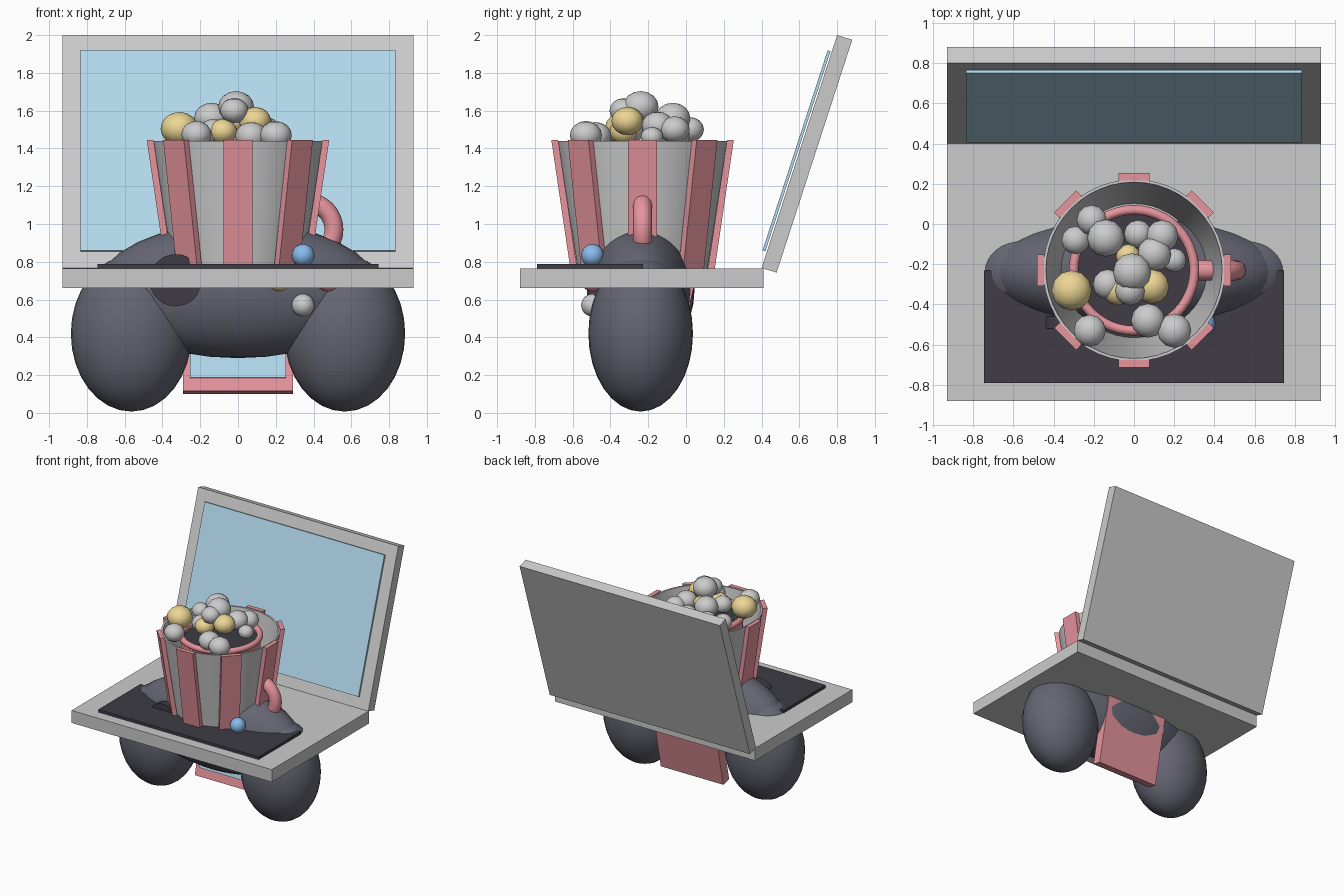
import bpy, bmesh, math
from mathutils import Vector, Matrix

if "Cube" in bpy.data.objects:
    bpy.data.objects.remove(bpy.data.objects["Cube"])

CY = -0.23  # shared y of bucket, mug and controller


def mat(name, r, g, b):
    m = bpy.data.materials.new(name)
    m.diffuse_color = (r, g, b, 1)
    m.use_nodes = True
    m.node_tree.nodes["Principled BSDF"].inputs["Base Color"].default_value = m.diffuse_color
    return m


RED = mat("red", 0.80, 0.30, 0.34)
BLUE = mat("sky_blue", 0.45, 0.70, 0.85)
BUTTON_BLUE = mat("button_blue", 0.25, 0.50, 0.85)
WHITE = mat("white", 0.85, 0.85, 0.83)
YELLOW = mat("butter", 0.85, 0.68, 0.30)
DARK = mat("charcoal", 0.05, 0.045, 0.06)
SLATE = mat("slate", 0.13, 0.13, 0.17)
SILVER = mat("silver", 0.58, 0.58, 0.60)


def finish(bm, name, m, smooth=False):
    bmesh.ops.recalc_face_normals(bm, faces=bm.faces)
    me = bpy.data.meshes.new(name)
    bm.to_mesh(me)
    bm.free()
    ob = bpy.data.objects.new(name, me)
    bpy.context.collection.objects.link(ob)
    me.materials.append(m)
    if smooth:
        bpy.context.view_layer.objects.active = ob
        ob.select_set(True)
        bpy.ops.object.shade_smooth_by_angle(angle=math.radians(40))
        ob.select_set(False)
    return ob


def prism(name, yz, half, m):
    """Side profile in y,z spread from -half to +half in x."""
    bm = bmesh.new()
    f = bm.faces.new([bm.verts.new((-half, y, z)) for y, z in yz])
    ext = bmesh.ops.extrude_face_region(bm, geom=[f])
    vs = [v for v in ext["geom"] if isinstance(v, bmesh.types.BMVert)]
    bmesh.ops.translate(bm, verts=vs, vec=(2 * half, 0, 0))
    return finish(bm, name, m)


def slab(y0, y1, z0, z1):
    return [(y0, z0), (y1, z0), (y1, z1), (y0, z1)]


def ball(name, loc, rad, m, seg=32, rings=16):
    bm = bmesh.new()
    bmesh.ops.create_uvsphere(bm, u_segments=seg, v_segments=rings, radius=1)
    bmesh.ops.scale(bm, vec=rad, verts=bm.verts)
    bmesh.ops.translate(bm, vec=loc, verts=bm.verts)
    return finish(bm, name, m, True)


def lathe(name, prof, m, closed=False, steps=48):
    """Revolve an r,z profile about the bucket axis."""
    bm = bmesh.new()
    vs = [bm.verts.new((r, CY, z)) for r, z in prof]
    es = [bm.edges.new(p) for p in zip(vs, vs[1:])]
    if closed:
        es.append(bm.edges.new((vs[-1], vs[0])))
    bmesh.ops.spin(bm, geom=vs + es, cent=(0, CY, 0), axis=(0, 0, 1),
                   angle=2 * math.pi, steps=steps)
    bmesh.ops.remove_doubles(bm, verts=bm.verts, dist=1e-4)
    return finish(bm, name, m, True)


# Laptop
prism("laptop_base", slab(-0.88, 0.41, 0.66, 0.765), 0.93, SILVER)
prism("keyboard_panel", slab(-0.79, -0.23, 0.762, 0.788), 0.745, DARK)
prism("laptop_lid", [(0.40, 0.767), (0.48, 0.743), (0.88, 1.975), (0.80, 2.0)], 0.93, SILVER)
prism("laptop_screen", [(0.405, 0.86), (0.42, 0.855), (0.765, 1.915), (0.75, 1.92)], 0.835, BLUE)

# Game controller
ball("controller_body", (0, -0.24, 0.65), (0.75, 0.285, 0.36), SLATE)
for side, s in (("left", -1), ("right", 1)):
    ball(side + "_grip", (s * 0.565, -0.24, 0.42), (0.32, 0.277, 0.413), SLATE)
for n, dx, dz, m in (("top", 0, 1, BUTTON_BLUE), ("bottom", 0, -1, WHITE),
                     ("left", -1, 0, YELLOW), ("right", 1, 0, RED)):
    ball(n + "_button", (0.345 + dx * 0.13, -0.495, 0.702 + dz * 0.132),
         (0.06, 0.06, 0.06), m, 16, 12)
bm = bmesh.new()
bmesh.ops.create_cone(bm, cap_ends=True, segments=32, radius1=0.138, radius2=0.138, depth=0.06,
                      matrix=Matrix.Translation((-0.33, -0.49, 0.702)) @ Matrix.Rotation(math.pi / 2, 4, 'X'))
finish(bm, "thumb_stick", DARK, True)

# Phone leaning back between the grips
up, out = Vector((0.208, 0.978)), Vector((-0.978, 0.208))
foot = Vector((-0.08, 0.10))


def lean(n0, n1, u0, u1):
    return [foot + out * n + up * u for n, u in ((n0, u0), (n1, u0), (n1, u1), (n0, u1))]


prism("phone_case", lean(0, 0.08, 0, 0.6), 0.29, RED)
prism("phone_screen", lean(0.075, 0.09, 0.07, 0.53), 0.255, BLUE)

# Popcorn bucket with stripes
lathe("bucket", [(0.335, 0.70), (0.452, 1.44), (0.438, 1.44), (0.321, 0.70)], WHITE, True)
for i in range(8):
    bm = bmesh.new()
    rot = Matrix.Translation((0, CY, 0)) @ Matrix.Rotation(i * math.pi / 4, 4, 'Z')
    bmesh.ops.create_cube(bm, size=1)
    for v in bm.verts:
        top = v.co.z > 0
        r = (0.465 if top else 0.355) + v.co.x * 0.036
        v.co = rot @ Vector((r, v.co.y * 0.155, 1.445 if top else 0.70))
    finish(bm, f"bucket_stripe_{i + 1}", RED)

# Mug inside the bucket, handle poking through its wall
lathe("mug", [(0.0, 0.70), (0.295, 0.70), (0.305, 1.40), (0.285, 1.40), (0.285, 1.36)], RED)
lathe("mug_rim", [(0.30 + 0.024 * math.cos(a * math.pi / 5), 1.40 + 0.024 * math.sin(a * math.pi / 5))
                  for a in range(10)], RED, True)
lathe("drink", [(0.0, 1.37), (0.29, 1.37)], DARK)
bm = bmesh.new()
ring = []
for a in range(12):
    t = a * math.pi / 6
    ring.append(bm.verts.new((0.36 + 0.148 + 0.05 * math.cos(t), CY + 0.05 * math.sin(t), 0.97)))
es = [bm.edges.new((ring[k], ring[k - 1])) for k in range(12)]
bmesh.ops.spin(bm, geom=ring + es, cent=(0.36, CY, 0.97), axis=(0, 1, 0),
               angle=2 * math.pi, steps=32)
bmesh.ops.remove_doubles(bm, verts=bm.verts, dist=1e-4)
finish(bm, "mug_handle", RED, True)

# Popcorn: x, y, z, radius
white = [(-0.22, -0.53, 1.475, 0.08), (0.2, -0.53, 1.47, 0.085), (0.07, -0.48, 1.465, 0.085),
         (-0.01, -0.24, 1.62, 0.095), (-0.02, -0.33, 1.60, 0.075), (-0.14, -0.07, 1.56, 0.093),
         (-0.21, 0.02, 1.50, 0.075), (-0.29, -0.08, 1.47, 0.07), (0.14, -0.06, 1.50, 0.08),
         (0.10, -0.15, 1.52, 0.085), (0.20, -0.18, 1.46, 0.06), (0.02, -0.05, 1.47, 0.07),
         (-0.13, -0.30, 1.49, 0.075)]
butter = [(-0.31, -0.33, 1.505, 0.1), (0.09, -0.31, 1.545, 0.085), (-0.03, -0.16, 1.53, 0.06),
          (-0.08, -0.33, 1.49, 0.075)]
for label, group, m in (("popcorn", white, WHITE), ("buttered_popcorn", butter, YELLOW)):
    for i, (x, y, z, r) in enumerate(group):
        ball(f"{label}_{i + 1}", (x, y, z), (r, r, r * 0.88), m, 12, 8)
